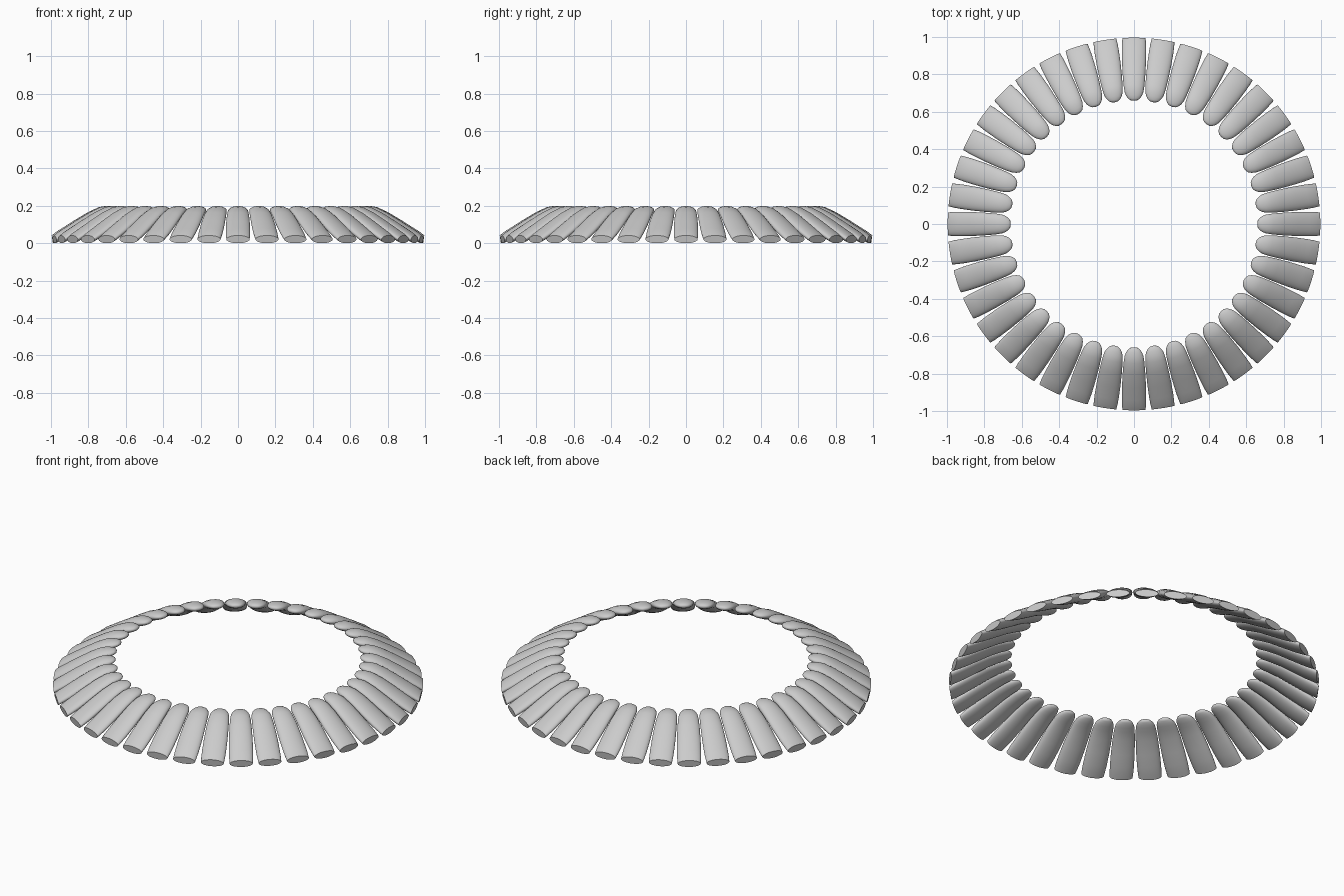
import bpy, bmesh, math
from mathutils import Matrix

if "Cube" in bpy.data.objects:
    bpy.data.objects.remove(bpy.data.objects["Cube"])

PETALS = 40
SIDES = 28

grey = bpy.data.materials.new("light grey")
grey.diffuse_color = (0.6, 0.6, 0.6, 1)
grey.use_nodes = True
grey.node_tree.nodes["Principled BSDF"].inputs["Base Color"].default_value = grey.diffuse_color

# Stations along one petal: radius, height, half width, half thickness, outward lean
STATIONS = [
    (0.993, 0.021, 0.062, 0.021, 0.15),
    (0.965, 0.038, 0.064, 0.024, 0.35),
    (0.930, 0.058, 0.065, 0.025, 0.50),
    (0.865, 0.098, 0.064, 0.026, 0.50),
    (0.790, 0.143, 0.060, 0.026, 0.48),
    (0.735, 0.169, 0.055, 0.026, 0.40),
    (0.705, 0.177, 0.050, 0.023, 0.30),
    (0.685, 0.181, 0.042, 0.018, 0.25),
    (0.670, 0.184, 0.031, 0.013, 0.20),
    (0.662, 0.185, 0.018, 0.008, 0.20),
]
TIP = (0.659, 0, 0.186)


def petal_mesh():
    """Loft a flattened oval from the cut outer end to the rounded inner tip."""
    bm = bmesh.new()
    rings = []
    for r, z, w, t, lean in STATIONS:
        up = math.sqrt(1 - lean * lean)
        ring = []
        for i in range(SIDES):
            a = 2 * math.pi * i / SIDES
            side, rise = w * math.cos(a), t * math.sin(a)
            ring.append(bm.verts.new((r + lean * rise, side, z + up * rise)))
        rings.append(ring)
    for a, b in zip(rings, rings[1:]):
        for i in range(SIDES):
            j = (i + 1) % SIDES
            bm.faces.new((a[i], a[j], b[j], b[i]))
    tip = bm.verts.new(TIP)
    for i in range(SIDES):
        bm.faces.new((rings[-1][i], rings[-1][(i + 1) % SIDES], tip))
    bm.faces.new(rings[0])  # flat outer end
    bmesh.ops.recalc_face_normals(bm, faces=bm.faces)
    mesh = bpy.data.meshes.new("petal")
    bm.to_mesh(mesh)
    bm.free()
    mesh.materials.append(grey)
    return mesh


# First petal, smooth with a crisp edge around the cut end
mesh = petal_mesh()
first = bpy.data.objects.new("petal_01", mesh)
bpy.context.collection.objects.link(first)
bpy.context.view_layer.objects.active = first
first.select_set(True)
bpy.ops.object.shade_smooth_by_angle(angle=math.radians(50))

# Remaining petals around the ring
for n in range(1, PETALS):
    petal = bpy.data.objects.new(f"petal_{n + 1:02d}", mesh)
    petal.matrix_world = Matrix.Rotation(2 * math.pi * n / PETALS, 4, 'Z')
    bpy.context.collection.objects.link(petal)
